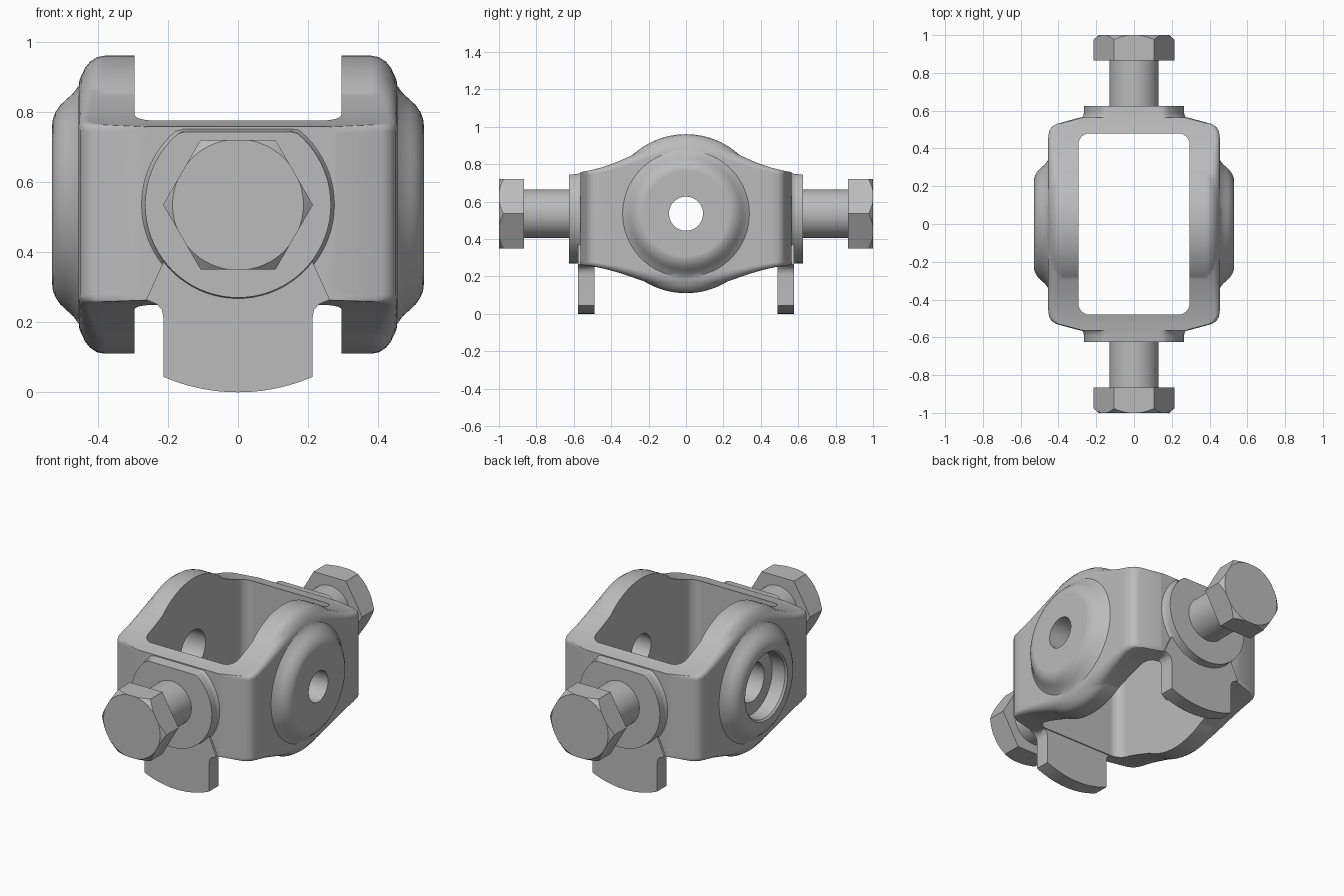
import bpy, bmesh, math
from math import sin, cos, pi, exp, radians

cube = bpy.data.objects.get("Cube")
if cube:
    bpy.data.objects.remove(cube, do_unlink=True)

AXIS_Z = 0.535   # height of both pivot axes

steel = bpy.data.materials.new("grey_steel")
steel.use_nodes = True
steel.diffuse_color = (0.5, 0.5, 0.5, 1)
steel.node_tree.nodes["Principled BSDF"].inputs["Base Color"].default_value = (0.5, 0.5, 0.5, 1)


def skin(name, rings):
    """Closed solid through a row of matching rings of points."""
    bm = bmesh.new()
    rows = [[bm.verts.new(p) for p in ring] for ring in rings]
    n = len(rows[0])
    for a, b in zip(rows, rows[1:]):
        for i in range(n):
            j = (i + 1) % n
            bm.faces.new((a[i], a[j], b[j], b[i]))
    bm.faces.new(rows[0])
    bm.faces.new(rows[-1])
    bmesh.ops.recalc_face_normals(bm, faces=bm.faces)
    mesh = bpy.data.meshes.new(name)
    bm.to_mesh(mesh)
    bm.free()
    ob = bpy.data.objects.new(name, mesh)
    bpy.context.collection.objects.link(ob)
    return ob


def turned_rings(profile, axis, segs=72):
    """Rings of a (distance along axis, radius) profile turned about x or y."""
    rings = []
    for t, r in profile:
        ring = []
        for i in range(segs):
            a = 2 * pi * i / segs
            u, z = r * cos(a), AXIS_Z + r * sin(a)
            ring.append((t, u, z) if axis == "x" else (u, t, z))
        rings.append(ring)
    return rings


def rounded_rect(hx, lo, hi, r, steps=6):
    """Rounded rectangle outline, half width hx, from lo to hi."""
    pts = []
    corners = ((hx - r, hi - r), (r - hx, hi - r), (r - hx, lo + r), (hx - r, lo + r))
    for k, (cx, cy) in enumerate(corners):
        for i in range(steps + 1):
            a = pi / 2 * (k + i / steps)
            pts.append((cx + r * cos(a), cy + r * sin(a)))
    return pts


def combine(target, tool, operation):
    mod = target.modifiers.new("combine", "BOOLEAN")
    mod.operation = operation
    mod.solver = "EXACT"
    mod.object = tool
    bpy.context.view_layer.objects.active = target
    bpy.ops.object.modifier_apply(modifier=mod.name)
    bpy.data.objects.remove(tool, do_unlink=True)


def finish(ob, angle=32):
    ob.data.materials.clear()
    ob.data.materials.append(steel)
    bpy.ops.object.select_all(action="DESELECT")
    ob.select_set(True)
    bpy.context.view_layer.objects.active = ob
    bpy.ops.object.shade_smooth_by_angle(angle=radians(angle))
    mod = ob.modifiers.new("clean_normals", "WEIGHTED_NORMAL")
    mod.keep_sharp = True


def bell(y):
    return exp(-(y / 0.36) ** 2)


def top(y):
    return 0.74 + 0.205 * bell(y)


def bottom(y):
    return 0.275 - 0.15 * bell(y)


# Yoke body: rounded sections lofted front to back
half = [(0.05 * i, 0.455) for i in range(10)]
half += [(0.49, 0.45), (0.515, 0.435), (0.53, 0.41), (0.565, 0.28)]
stations = [(-y, w) for y, w in reversed(half[1:])] + half
yoke = skin("yoke_body", [
    [(x, y, z) for x, z in rounded_rect(w, bottom(y), top(y), 0.015 + 0.06 * bell(y))]
    for y, w in stations])

# Round side bosses, turned about the cross axis
side = [(0.38, 0.425), (0.402, 0.421), (0.422, 0.408), (0.438, 0.388), (0.447, 0.362),
        (0.454, 0.34), (0.47, 0.318), (0.49, 0.3), (0.507, 0.284), (0.52, 0.265),
        (0.528, 0.245), (0.53, 0.228)]
barrel = skin("side_bosses", turned_rings([(-x, r) for x, r in reversed(side)] + side, "x", 96))
combine(yoke, barrel, "UNION")

# Opening through the yoke
opening = rounded_rect(0.295, -0.48, 0.48, 0.06)
combine(yoke, skin("opening_cutter", [[(x, y, z) for x, y in opening] for z in (-0.2, 1.2)]),
        "DIFFERENCE")

# Tab outline: round lower edge, small fillets where it meets the yoke
right_edge = [(0.212, 0.21), (0.217, 0.235), (0.232, 0.252), (0.262, 0.264), (0.2, 0.4)]
arc = [(0.535 * sin(a), AXIS_Z - 0.535 * cos(a))
       for a in (radians(23.35) * i / 10 for i in range(-10, 11))]
tab_outline = arc + right_edge + [(-x, z) for x, z in reversed(right_edge)]

for s in (-1, 1):
    # Bolt seat: turned boss trimmed to the top and bottom lines of the yoke
    seat = [(0.505, 0.34), (0.537, 0.325), (0.547, 0.3), (0.558, 0.28), (0.575, 0.268),
            (0.59, 0.265), (0.625, 0.265)]
    rings = [[(x, y, max(bottom(y) - 0.003, min(z, top(y) - 0.007))) for x, y, z in ring]
             for ring in turned_rings([(s * y, r) for y, r in seat], "y")]
    combine(yoke, skin("bolt_seat", rings), "UNION")
    # Hanging tab
    tab = skin("tab", [[(x, s * y, z) for x, z in tab_outline] for y in (0.488, 0.577)])
    combine(yoke, tab, "UNION")

# Plain hole on the left, stepped bearing hole on the right
combine(yoke, skin("left_hole", turned_rings([(0.1, 0.091), (0.7, 0.091)], "x")), "DIFFERENCE")
stepped = [(-0.7, 0.37), (-0.52, 0.19), (-0.435, 0.19), (-0.435, 0.115), (-0.1, 0.115)]
combine(yoke, skin("right_hole", turned_rings(stepped, "x")), "DIFFERENCE")
finish(yoke)

# Front and back bolts: shank and chamfered hexagon head
for s, where in ((-1, "front"), (1, "back")):
    shank = skin(where + "_bolt_shank",
                 turned_rings([(s * 0.6, 0.13), (s * 0.88, 0.13)], "y", 64))
    finish(shank)
    head = skin(where + "_bolt_head",
                turned_rings([(s * 0.865, 0.2136), (s * 1.0, 0.2136)], "y", 6))
    cone = [(s * 0.8, 0.3), (s * 0.9, 0.3), (s * 1.02, 0.164)]
    combine(head, skin("chamfer", turned_rings(cone, "y", 96)), "INTERSECT")
    finish(head, 20)
